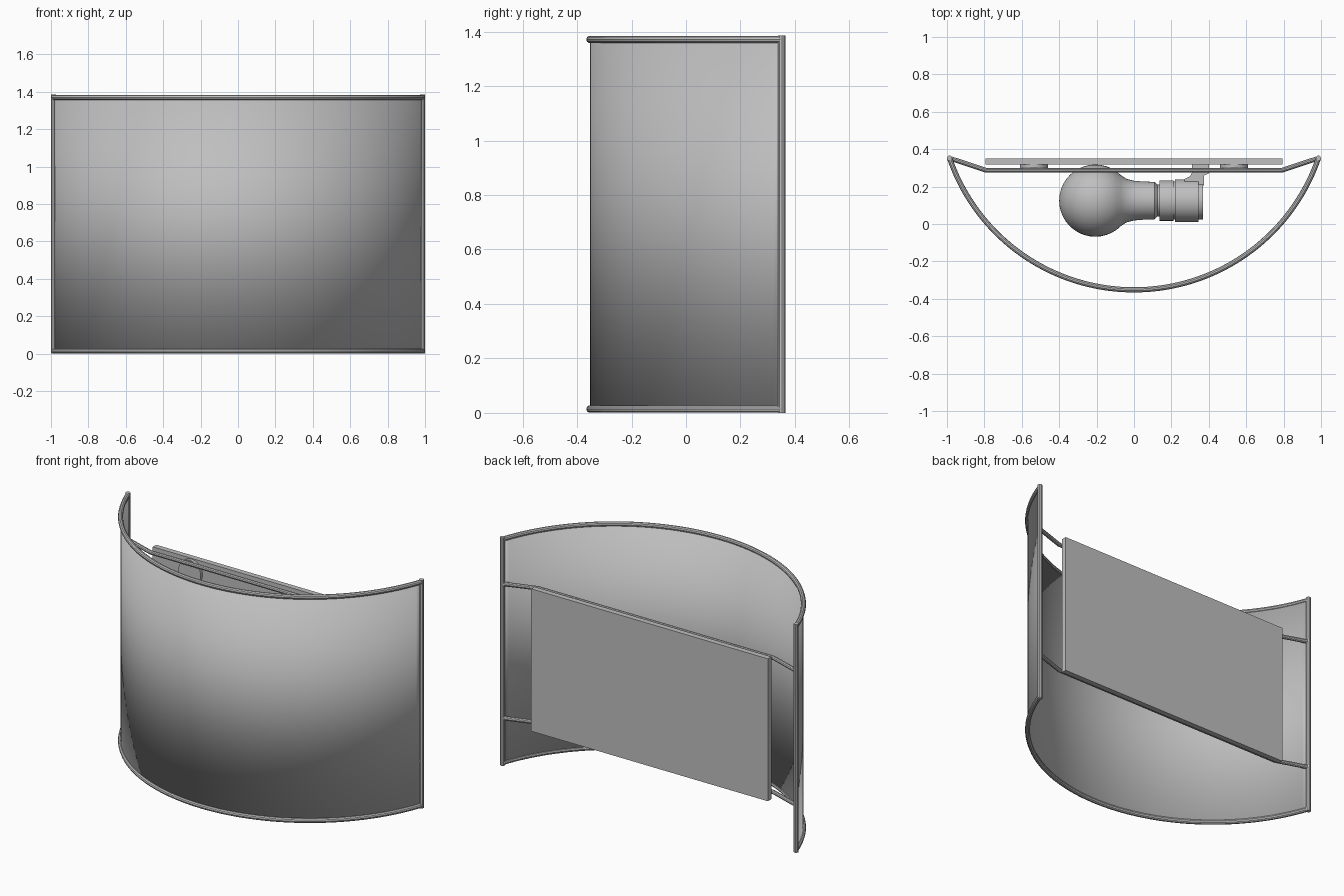
import bpy, bmesh, math
from mathutils import Matrix, Vector

if "Cube" in bpy.data.objects:
    bpy.data.objects.remove(bpy.data.objects["Cube"], do_unlink=True)

HEIGHT, WIRE = 1.385, 0.014
END_X, END_Y = 0.986, 0.352
RADIUS, CENTRE_Y = 1.0425, 0.6905
MID_Z = HEIGHT / 2

grey = bpy.data.materials.new("satin grey")
grey.use_nodes = True
colour = (0.52, 0.52, 0.52, 1)
grey.diffuse_color = colour
grey.node_tree.nodes["Principled BSDF"].inputs["Base Color"].default_value = colour


def finish(obj, smooth=True):
    obj.data.materials.append(grey)
    bpy.ops.object.select_all(action="DESELECT")
    obj.select_set(True)
    bpy.context.view_layer.objects.active = obj
    if smooth:
        bpy.ops.object.shade_smooth_by_angle(angle=math.radians(35))
    return obj


def from_bmesh(name, bm, smooth=True):
    bmesh.ops.recalc_face_normals(bm, faces=bm.faces)
    mesh = bpy.data.meshes.new(name)
    bm.to_mesh(mesh)
    bm.free()
    obj = bpy.data.objects.new(name, mesh)
    bpy.context.collection.objects.link(obj)
    return finish(obj, smooth)


def rod(name, points, radius=WIRE):
    curve = bpy.data.curves.new(name, "CURVE")
    curve.dimensions = "3D"
    curve.bevel_depth, curve.bevel_resolution = radius, 3
    curve.use_fill_caps = True
    spline = curve.splines.new("POLY")
    spline.points.add(len(points) - 1)
    for p, co in zip(spline.points, points):
        p.co = (*co, 1)
    obj = bpy.data.objects.new(name, curve)
    bpy.context.collection.objects.link(obj)
    bpy.ops.object.select_all(action="DESELECT")
    obj.select_set(True)
    bpy.context.view_layer.objects.active = obj
    bpy.ops.object.convert(target="MESH")
    obj = bpy.context.object
    obj.data.materials.clear()
    return finish(obj)


def box(name, lo, hi):
    lo, hi = Vector(lo), Vector(hi)
    bm = bmesh.new()
    bmesh.ops.create_cube(bm, size=1, matrix=Matrix.Translation((lo + hi) / 2)
                          @ Matrix.Diagonal((*(hi - lo), 1)))
    return from_bmesh(name, bm, False)


def lathe_x(name, profile, y, z, sides=40):
    """Revolve (x, radius) points about a line along x."""
    bm = bmesh.new()
    verts = [bm.verts.new((x, y + r, z)) for x, r in profile]
    edges = [bm.edges.new(pair) for pair in zip(verts, verts[1:])]
    bmesh.ops.spin(bm, geom=verts + edges, cent=(0, y, z), axis=(1, 0, 0),
                   angle=math.tau, steps=sides)
    bmesh.ops.remove_doubles(bm, verts=bm.verts, dist=0.0005)
    return from_bmesh(name, bm)


def arc(z, steps=72):
    half = math.asin(END_X / RADIUS)
    angles = [half * (2 * i / steps - 1) for i in range(steps + 1)]
    return [(RADIUS * math.sin(a), CENTRE_Y - RADIUS * math.cos(a), z) for a in angles]


# Curved shade
bm = bmesh.new()
low = [bm.verts.new(p) for p in arc(WIRE)]
high = [bm.verts.new(p) for p in arc(HEIGHT - WIRE)]
for i in range(len(low) - 1):
    bm.faces.new((low[i], low[i + 1], high[i + 1], high[i]))
shade = from_bmesh("shade", bm)
solid = shade.modifiers.new("thickness", "SOLIDIFY")
solid.thickness, solid.offset = 0.008, -1

# Wire frame around the shade
rod("bottom_rim", arc(WIRE))
rod("top_rim", arc(HEIGHT - WIRE))
for side, sign in (("left", 1), ("right", -1)):
    rod(side + "_upright", [(sign * END_X, END_Y, 0), (sign * END_X, END_Y, HEIGHT)])

# Cross wires and wall plate
for level, z in (("upper", 1.1), ("lower", 0.285)):
    rod(level + "_cross_wire", [(-END_X, END_Y, z), (-0.79, 0.287, z),
                                (0.79, 0.287, z), (END_X, END_Y, z)], 0.0125)
box("wall_plate", (-0.795, 0.317, 0.255), (0.795, 0.35, 1.12))

# Round mounting pads between the wires and the plate
for level, z in (("upper", 1.04), ("lower", 0.345)):
    for side, x in (("left", 0.535), ("right", -0.535)):
        bm = bmesh.new()
        bmesh.ops.create_cone(bm, cap_ends=True, segments=32, radius1=0.075,
                              radius2=0.075, depth=0.018,
                              matrix=Matrix.Translation((x, 0.308, z))
                              @ Matrix.Rotation(math.pi / 2, 4, "X"))
        from_bmesh(f"{level}_{side}_pad", bm)

# Bulb: globe blending into the neck
globe = [(-0.207 - 0.193 * math.cos(math.radians(a)),
          0.193 * math.sin(math.radians(a))) for a in range(0, 136, 9)]
neck = [(-0.04, 0.116), (0, 0.106), (0.05, 0.102), (0.11, 0.1), (0.125, 0.085), (0.14, 0.085)]
lathe_x("bulb", globe + neck, 0.125, MID_Z)

# Lamp holder with stepped collars
lathe_x("lamp_holder", [(0.137, 0), (0.137, 0.108), (0.21, 0.108), (0.21, 0.102),
                        (0.218, 0.102), (0.218, 0.114), (0.345, 0.114),
                        (0.345, 0.1), (0.37, 0.1), (0.37, 0)], 0.125, MID_Z)

# Bracket from the holder to the wall plate
bm = bmesh.new()
outline = [(0.27, 0.225), (0.27, 0.24), (0.3, 0.255), (0.31, 0.275), (0.31, 0.317),
           (0.4, 0.317), (0.4, 0.27), (0.375, 0.26), (0.375, 0.205), (0.34, 0.205)]
face = bm.faces.new([bm.verts.new((x, y, MID_Z - 0.05)) for x, y in outline])
new = bmesh.ops.extrude_face_region(bm, geom=[face])["geom"]
bmesh.ops.translate(bm, vec=(0, 0, 0.1),
                    verts=[v for v in new if isinstance(v, bmesh.types.BMVert)])
from_bmesh("holder_bracket", bm, False)
